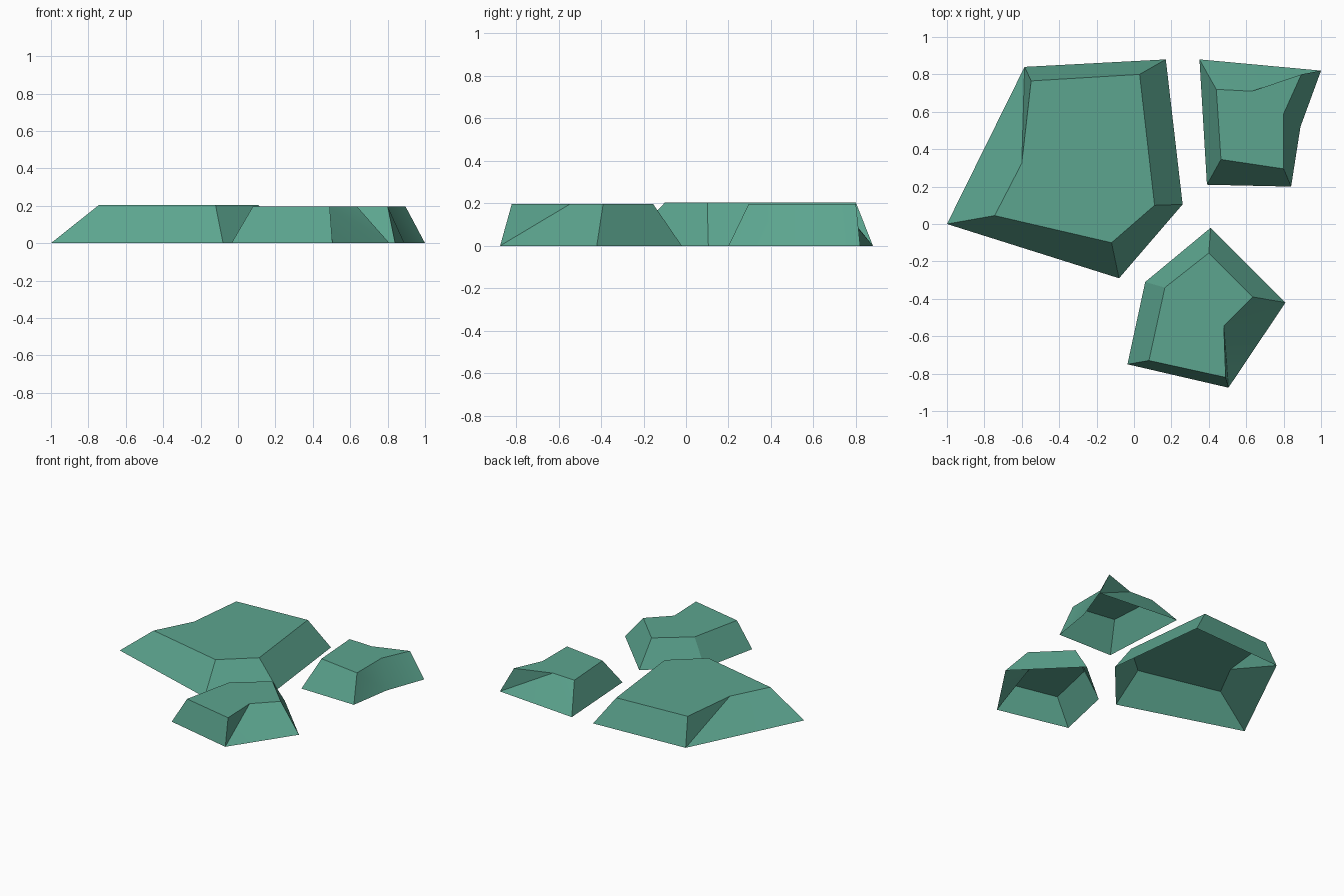
import bpy, bmesh, math

if "Cube" in bpy.data.objects:
    bpy.data.objects.remove(bpy.data.objects["Cube"])

mat = bpy.data.materials.new("teal green")
mat.diffuse_color = (0.107, 0.376, 0.275, 1)
mat.use_nodes = True
mat.node_tree.nodes["Principled BSDF"].inputs["Base Color"].default_value = mat.diffuse_color


def rock(name, height, base, top, links):
    """Open-bottomed tapered slab; links gives the base corner under each top corner."""
    bm = bmesh.new()
    low = [bm.verts.new((x, y, 0)) for x, y in base]
    high = [bm.verts.new((x, y, height)) for x, y in top]
    bm.faces.new(high)
    n = len(top)
    for i in range(n):
        j = (i + 1) % n
        a, b = links[i], links[j]
        if a is None:      # notch corner: its wall leans on the whole base edge
            p = links[i - 1]
            bm.faces.new((low[p], low[b], high[i]))
            bm.faces.new((low[b], high[j], high[i]))
        elif b is None:
            bm.faces.new((low[a], high[j], high[i]))
        else:
            bm.faces.new((low[a], low[b], high[j], high[i]))
    bm.normal_update()
    bmesh.ops.recalc_face_normals(bm, faces=bm.faces)
    if max(bm.faces, key=lambda f: f.calc_center_median().z).normal.z < 0:
        bmesh.ops.reverse_faces(bm, faces=bm.faces)
    me = bpy.data.meshes.new(name)
    bm.to_mesh(me)
    bm.free()
    me.materials.append(mat)
    ob = bpy.data.objects.new(name, me)
    bpy.context.collection.objects.link(ob)
    bpy.ops.object.select_all(action='DESELECT')
    ob.select_set(True)
    bpy.context.view_layer.objects.active = ob
    bpy.ops.object.shade_smooth_by_angle(angle=math.radians(30))


# Large slab on the left
rock("large_rock", 0.203,
     [(-1, 0), (-.585, .84), (.17, .88), (.26, .105), (-.08, -.29)],
     [(-.745, .045), (-.60, .325), (-.55, .765), (.03, .80), (.11, .10), (-.12, -.10)],
     [0, None, 1, 2, 3, 4])

# Small slab at the back right
rock("back_rock", 0.197,
     [(.35, .88), (1, .82), (.89, .52), (.84, .20), (.39, .21)],
     [(.44, .72), (.63, .71), (.895, .80), (.80, .59), (.80, .295), (.465, .345)],
     [0, None, 1, 2, 3, 4])

# Small slab at the front right
rock("front_rock", 0.197,
     [(.41, -.02), (.81, -.42), (.505, -.875), (-.035, -.75), (.06, -.31)],
     [(.40, -.155), (.635, -.39), (.48, -.545), (.49, -.82), (.08, -.73), (.165, -.34)],
     [0, 1, None, 2, 3, 4])
